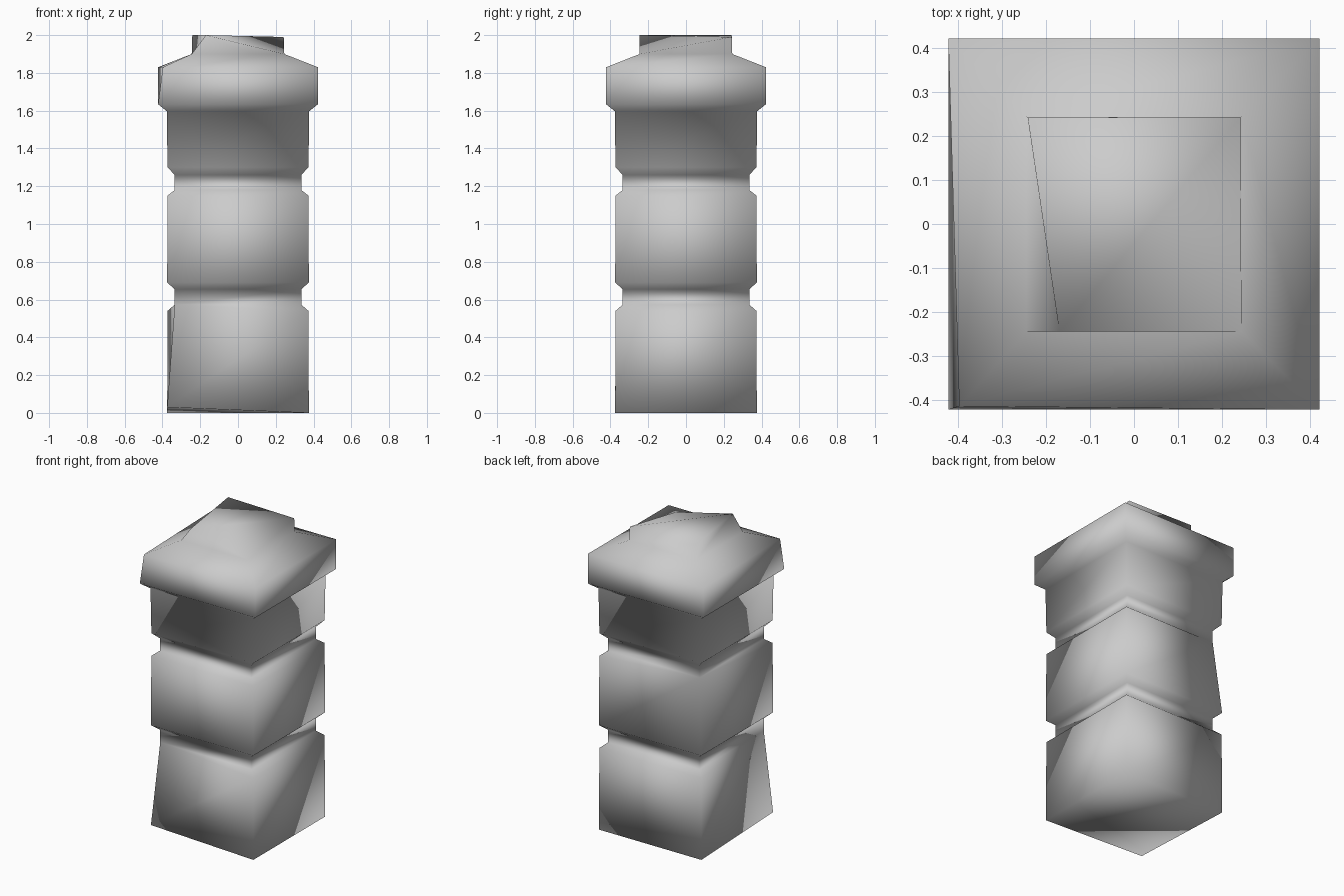
import bpy
import bmesh

cube = bpy.data.objects.get("Cube")
if cube:
    bpy.data.objects.remove(cube, do_unlink=True)

# One plain stone colour
stone = bpy.data.materials.new("grey_stone")
stone.use_nodes = True
colour = (0.6, 0.6, 0.6, 1)
stone.diffuse_color = colour
bsdf = stone.node_tree.nodes["Principled BSDF"]
bsdf.inputs["Base Color"].default_value = colour
bsdf.inputs["Roughness"].default_value = 0.9

# Square profile from the foot to the cap: half width, height
profile = [
    (0.375, 0.0), (0.373, 0.54),        # lower block
    (0.335, 0.573), (0.335, 0.655),     # lower groove
    (0.375, 0.69), (0.373, 1.15),       # middle block
    (0.335, 1.18), (0.335, 1.26),       # upper groove
    (0.373, 1.30), (0.377, 1.597),      # upper block
    (0.423, 1.634), (0.423, 1.83),      # cornice
    (0.245, 1.90), (0.242, 1.99),       # cap
]
corners = [(-1, -1), (1, -1), (1, 1), (-1, 1)]
FRONT_RIGHT, FRONT_LEFT, BACK_LEFT, BACK_RIGHT = range(4)

bm = bmesh.new()
rings = [[bm.verts.new((sx * r, sy * r, z)) for sx, sy in corners]
         for r, z in profile]

# Side walls
for low, high in zip(rings, rings[1:]):
    for i in range(4):
        j = (i + 1) % 4
        bm.faces.new((low[i], low[j], high[j], high[i]))

# Top and underside, each folded along a diagonal
foot, cap = rings[0], rings[-1]
bm.faces.new((cap[0], cap[1], cap[2]))
bm.faces.new((cap[0], cap[2], cap[3]))
bm.faces.new((foot[1], foot[0], foot[3]))
bm.faces.new((foot[3], foot[2], foot[1]))

# Worn corners that are shifted
foot[FRONT_RIGHT].co.z = 0.03
cap[FRONT_RIGHT].co = (-0.17, -0.245, 2.0)
cap[BACK_RIGHT].co.z = 2.0
rings[11][FRONT_RIGHT].co.x += 0.025
rings[11][FRONT_RIGHT].co.y += 0.008

# Broken corners that collapse into the neighbouring ring
bmesh.ops.weld_verts(bm, targetmap={
    rings[1][FRONT_RIGHT]: rings[2][FRONT_RIGHT],
    rings[5][BACK_RIGHT]: rings[6][BACK_RIGHT],
    cap[FRONT_LEFT]: rings[-2][FRONT_LEFT],
})
bmesh.ops.recalc_face_normals(bm, faces=bm.faces)
for face in bm.faces:
    face.smooth = True

mesh = bpy.data.meshes.new("stone_post")
bm.to_mesh(mesh)
bm.free()
mesh.materials.append(stone)
post = bpy.data.objects.new("stone_post", mesh)
bpy.context.collection.objects.link(post)
